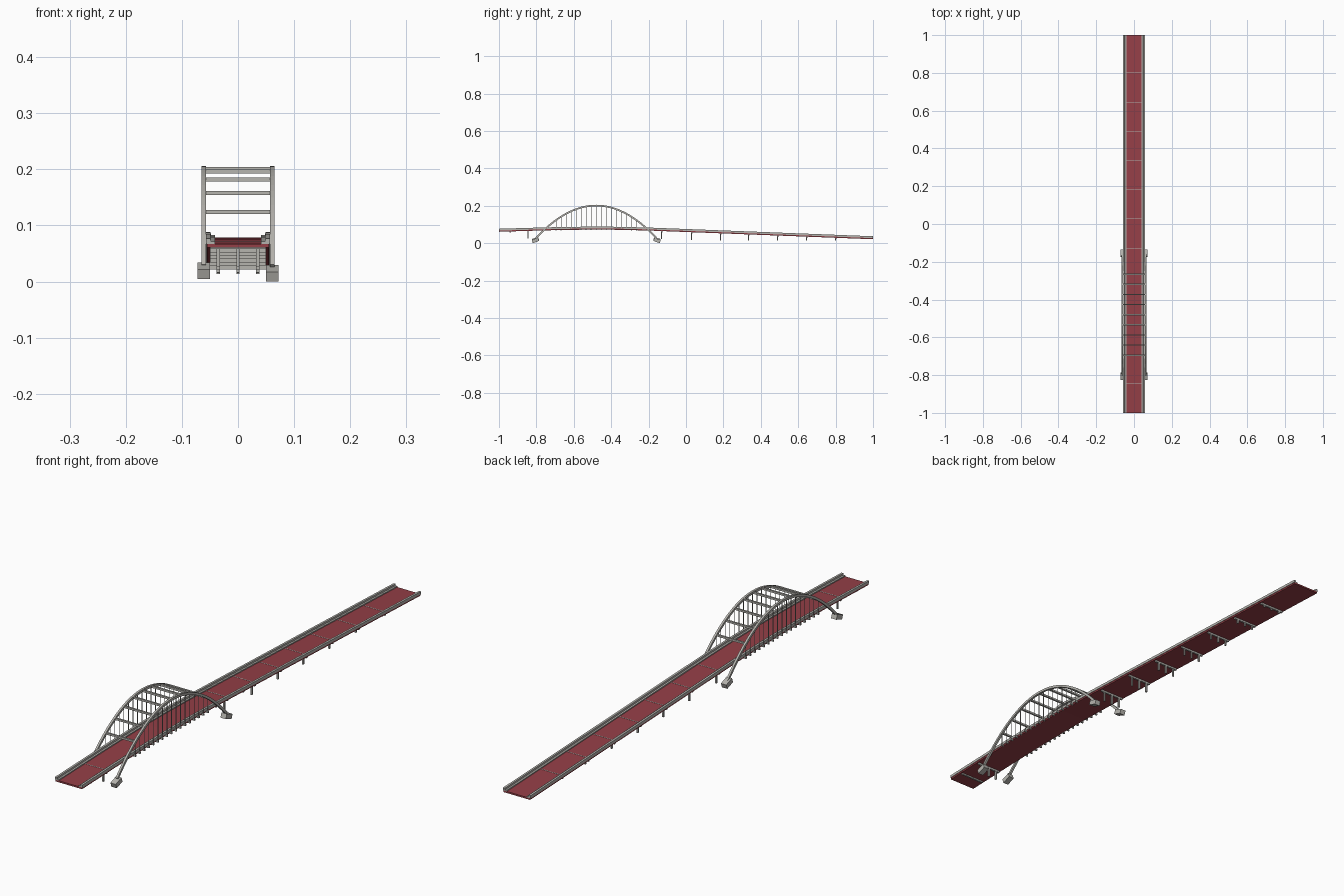
import bpy, bmesh, math
from mathutils import Vector, Matrix

cube = bpy.data.objects.get("Cube")
if cube:
    bpy.data.objects.remove(cube, do_unlink=True)


def material(name, rgb):
    m = bpy.data.materials.new(name)
    m.use_nodes = True
    m.diffuse_color = (*rgb, 1)
    m.node_tree.nodes["Principled BSDF"].inputs["Base Color"].default_value = (*rgb, 1)
    return m


RED = material("deck red", (0.30, 0.05, 0.063))
GREY = material("concrete grey", (0.47, 0.46, 0.43))


def finish(name, bm, mat):
    bmesh.ops.recalc_face_normals(bm, faces=bm.faces)
    me = bpy.data.meshes.new(name)
    bm.to_mesh(me)
    bm.free()
    me.materials.append(mat)
    ob = bpy.data.objects.new(name, me)
    bpy.context.scene.collection.objects.link(ob)
    return ob


def sweep(name, path, section, mat):
    """Carry a section of (x, offset along the normal) along a (y, z) path."""
    bm = bmesh.new()
    rings = []
    for i, (y, z) in enumerate(path):
        a, b = path[max(i - 1, 0)], path[min(i + 1, len(path) - 1)]
        t = Vector((b[0] - a[0], b[1] - a[1])).normalized()
        if i in (0, len(path) - 1) and mat is RED:
            t = Vector((1, 0))
        rings.append([bm.verts.new((x, y - t.y * n, z + t.x * n)) for x, n in section])
    k = len(section)
    for r, s in zip(rings, rings[1:]):
        for j in range(k):
            bm.faces.new((r[j], r[(j + 1) % k], s[(j + 1) % k], s[j]))
    bm.faces.new(rings[0])
    bm.faces.new(rings[-1])
    return finish(name, bm, mat)


def add_box(bm, centre, size, tilt=0):
    m = (Matrix.Translation(centre) @ Matrix.Rotation(tilt, 4, 'X')
         @ Matrix.Diagonal((*size, 1)))
    bmesh.ops.create_cube(bm, size=1, matrix=m)


def rect(x0, x1, n0, n1):
    return [(x0, n0), (x1, n0), (x1, n1), (x0, n1)]


# Deck height: rising approach, rounded crown, long straight descent
KEYS = [(-1, .067), (-.75, .0745), (-.6, .0775), (-.48, .0785),
        (-.35, .0775), (-.2, .0735), (1, .027)]


def deck_z(y):
    for (y0, z0), (y1, z1) in zip(KEYS, KEYS[1:]):
        if y <= y1:
            return z0 + (z1 - z0) * (y - y0) / (y1 - y0)
    return KEYS[-1][1]


# Deck slab
sweep("deck", KEYS, rect(-.055, .055, -.006, 0), RED)

# Stepped kerb and parapet on each edge
for side, s in (("left", 1), ("right", -1)):
    step = [(s * x, n) for x, n in
            ((.041, 0), (.057, 0), (.057, .010), (.049, .010), (.048, .004), (.041, .004))]
    sweep(side + "_parapet", KEYS, step, GREY)

# Arch ribs
MID, TOP, HALF, BEND = -.48, .201, .322, 1.68


def arch_z(y):
    return TOP - BEND * (y - MID) ** 2


arch = [(MID + HALF * i / 16, arch_z(MID + HALF * i / 16)) for i in range(-16, 17)]
for side, s in (("left", 1), ("right", -1)):
    x0, x1 = sorted((s * .057, s * .065))
    sweep(side + "_arch_rib", arch, rect(x0, x1, -.0045, .0045), GREY)

# Tilted footings
for side, s, lift in (("left", 1, 0), ("right", -1, .005)):
    for end, e in (("front", -1), ("back", 1)):
        bm = bmesh.new()
        add_box(bm, (s * .061, MID + e * (HALF + .003), .0145 + lift),
                (.022, .036, .018), -e * math.radians(20))
        finish(side + "_" + end + "_footing", bm, GREY)

# Cross braces between the ribs
STEP = .0268
bm = bmesh.new()
for i in range(-4, 5):
    y = MID + 2 * STEP * i
    add_box(bm, (0, y, arch_z(y)), (.116, .007, .007))
finish("arch_cross_braces", bm, GREY)

# Hangers and the deck brackets they hold
hangers, brackets = bmesh.new(), bmesh.new()
for i in range(-8, 9):
    y = MID + STEP * i
    low, high = deck_z(y) - .004, arch_z(y)
    for s in (-1, 1):
        add_box(hangers, (s * .061, y, (low + high) / 2), (.0018, .0018, high - low))
        add_box(brackets, (s * .0585, y, low), (.011, .005, .007))
finish("hangers", hangers, GREY)
finish("hanger_brackets", brackets, GREY)

# Pier bents: a cap under the deck on three legs, with a joint strip above
PIERS = [(-.845, .026), (-.13, .021), (.03, .016), (.185, .015),
         (.335, .013), (.49, .013), (.645, .014), (.8, .015)]
piers, joints = bmesh.new(), bmesh.new()
for y, foot in PIERS:
    under = deck_z(y) - .005
    add_box(piers, (0, y, under - .004), (.1, .007, .008))
    for x in (-.035, 0, .035):
        add_box(piers, (x, y, (under + foot) / 2), (.006, .006, under - foot))
    add_box(joints, (0, y, deck_z(y)), (.082, .003, .0012))
add_box(piers, (0, -.94, deck_z(-.94) - .008), (.1, .007, .006))
finish("pier_bents", piers, GREY)
finish("deck_joints", joints, GREY)
